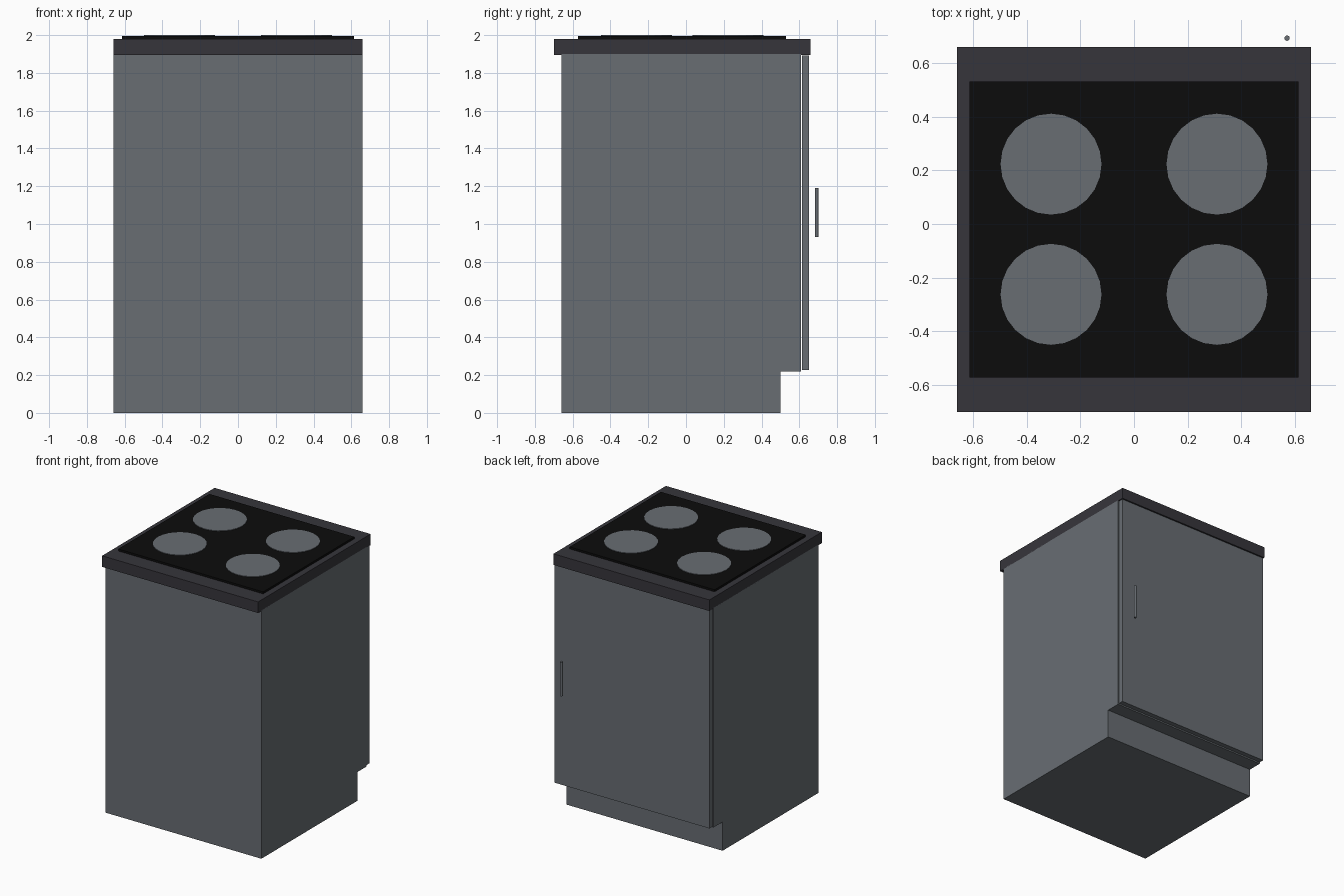
import bpy
import bmesh
from mathutils import Matrix, Vector

cube = bpy.data.objects.get("Cube")
if cube:
    bpy.data.objects.remove(cube, do_unlink=True)


def material(name, rgb):
    mat = bpy.data.materials.new(name)
    mat.use_nodes = True
    mat.diffuse_color = (*rgb, 1)
    mat.node_tree.nodes["Principled BSDF"].inputs["Base Color"].default_value = (*rgb, 1)
    return mat


grey = material("cabinet grey", (0.138, 0.153, 0.171))
charcoal = material("worktop charcoal", (0.037, 0.036, 0.044))
black = material("glass black", (0.0037, 0.0037, 0.0037))


def add_object(name, bm, mat):
    bmesh.ops.recalc_face_normals(bm, faces=bm.faces[:])
    mesh = bpy.data.meshes.new(name)
    bm.to_mesh(mesh)
    bm.free()
    mesh.materials.append(mat)
    obj = bpy.data.objects.new(name, mesh)
    bpy.context.collection.objects.link(obj)
    return obj


def box(name, low, high, mat):
    low, high = Vector(low), Vector(high)
    bm = bmesh.new()
    bmesh.ops.create_cube(bm, size=1, matrix=Matrix.Translation((low + high) / 2)
                          @ Matrix.Diagonal((*(high - low), 1)))
    return add_object(name, bm, mat)


def cylinder(name, x, y, bottom, top, radius, sides, mat):
    bm = bmesh.new()
    bmesh.ops.create_cone(bm, cap_ends=True, segments=sides, radius1=radius, radius2=radius,
                          depth=top - bottom,
                          matrix=Matrix.Translation((x, y, (bottom + top) / 2)))
    return add_object(name, bm, mat)


# Cabinet: side profile with a toe-kick notch, extruded across the width
half = 0.66
profile = [(-0.66, 0), (0.50, 0), (0.50, 0.22), (0.61, 0.22), (0.61, 1.9), (-0.66, 1.9)]
bm = bmesh.new()
side = bm.faces.new([bm.verts.new((-half, y, z)) for y, z in profile])
extruded = bmesh.ops.extrude_face_region(bm, geom=[side])["geom"]
bmesh.ops.translate(bm, vec=(2 * half, 0, 0),
                    verts=[v for v in extruded if isinstance(v, bmesh.types.BMVert)])
add_object("cabinet_body", bm, grey)

# Door and its upright bar handle
box("door", (-0.655, 0.615, 0.227), (0.655, 0.652, 1.892), grey)
cylinder("door_handle", 0.57, 0.692, 0.93, 1.19, 0.01, 12, grey)

# Worktop and glass hob
box("worktop", (-half, -0.70, 1.895), (half, 0.66, 1.98), charcoal)
box("hob_glass", (-0.613, -0.572, 1.98), (0.613, 0.53, 1.996), black)

# Four heating zones
for column, x in (("right", -0.309), ("left", 0.309)):
    for row, y in (("front", -0.262), ("back", 0.223)):
        cylinder(f"heating_zone_{row}_{column}", x, y, 1.994, 2.0, 0.188, 24, grey)
